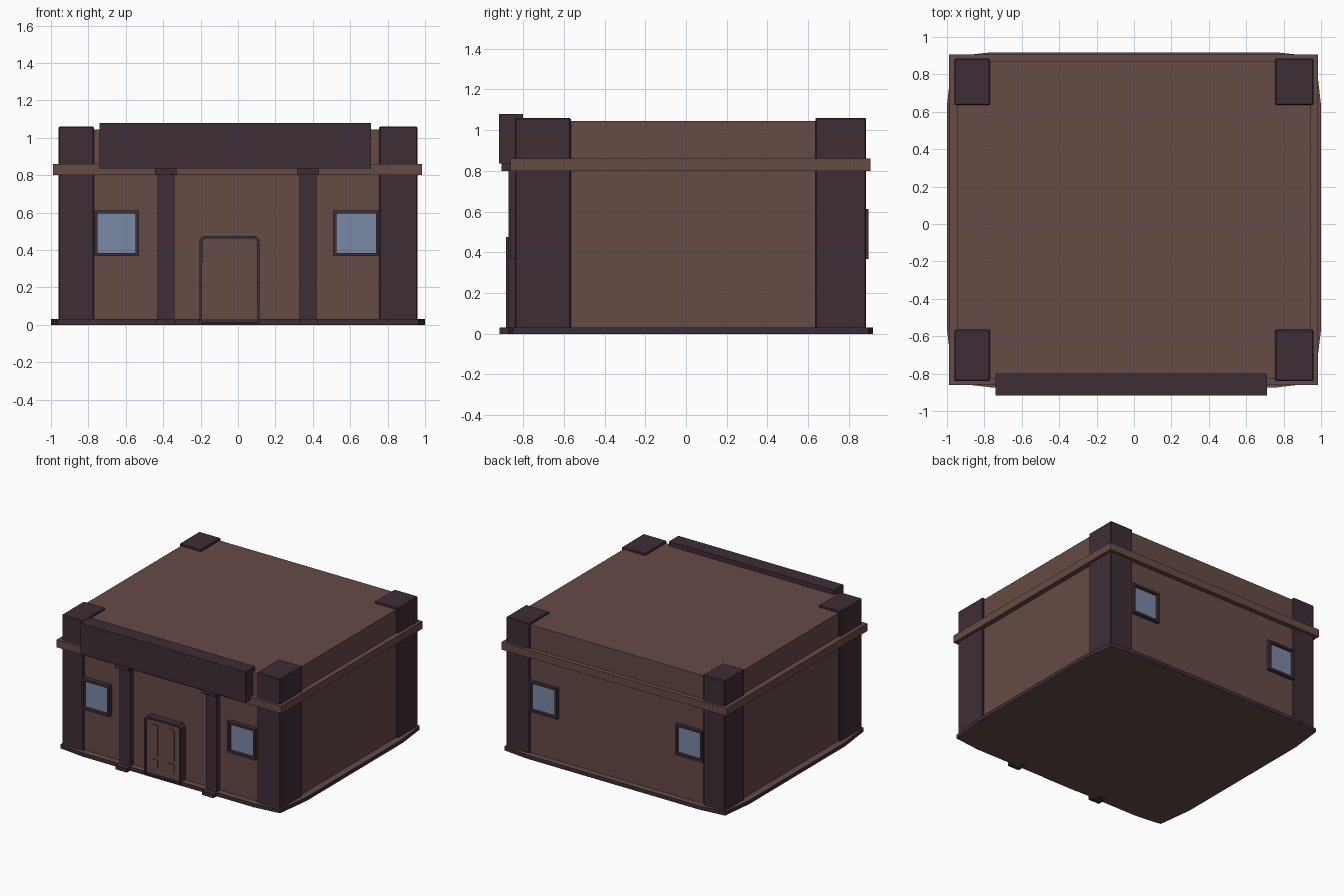
import bpy, bmesh

if "Cube" in bpy.data.objects:
    bpy.data.objects.remove(bpy.data.objects["Cube"])

def material(name, rgb):
    m = bpy.data.materials.new(name)
    m.diffuse_color = (*rgb, 1)
    m.use_nodes = True
    m.node_tree.nodes["Principled BSDF"].inputs["Base Color"].default_value = m.diffuse_color
    return m

BROWN = material("brown_plaster", (0.133, 0.069, 0.061))
DARK = material("dark_stone", (0.048, 0.027, 0.037))
GLASS = material("blue_glass", (0.195, 0.246, 0.376))

def finish(name, bm, mats):
    bmesh.ops.recalc_face_normals(bm, faces=bm.faces)
    me = bpy.data.meshes.new(name)
    bm.to_mesh(me)
    bm.free()
    for m in mats:
        me.materials.append(m)
    ob = bpy.data.objects.new(name, me)
    bpy.context.collection.objects.link(ob)
    return ob

def box_bm(x0, x1, y0, y1, z0, z1):
    bm = bmesh.new()
    bmesh.ops.create_cube(bm, size=1)
    for v in bm.verts:
        v.co = (x1 if v.co.x > 0 else x0, y1 if v.co.y > 0 else y0, z1 if v.co.z > 0 else z0)
    return bm

def box(name, dims, mat, bevel=0):
    ob = finish(name, box_bm(*dims), [mat])
    if bevel:
        b = ob.modifiers.new("bevel", 'BEVEL')
        b.width, b.segments = bevel, 1
    return ob

def prism_bm(points, offset):
    bm = bmesh.new()
    f = bm.faces.new([bm.verts.new(p) for p in points])
    new = bmesh.ops.extrude_face_region(bm, geom=[f])["geom"]
    bmesh.ops.translate(bm, vec=offset, verts=[v for v in new if isinstance(v, bmesh.types.BMVert)])
    bmesh.ops.recalc_face_normals(bm, faces=bm.faces)
    return bm

def recess(bm, face, thickness, depth, mat_index):
    # inset a rim, then sink the middle face
    n = face.normal.copy()
    bmesh.ops.inset_region(bm, faces=[face], thickness=thickness)
    new = bmesh.ops.extrude_discrete_faces(bm, faces=[face])["faces"][0]
    ring = new.verts[:]
    for v in ring:
        v.co -= n * depth
    new.material_index = mat_index

# main block and ledge
box("walls_and_roof", (-0.945, 0.945, -0.825, 0.87, 0.01, 1.045), BROWN)
box("ledge", (-0.99, 0.985, -0.862, 0.907, 0.80, 0.86), BROWN)

# slightly bulging foundation: dark sides, brown top and bottom
outline = [(-0.965, -0.85), (-0.75, -0.875), (0.75, -0.875), (0.965, -0.85),
           (1.0, -0.565), (1.0, 0.635), (0.97, 0.895), (0.76, 0.918),
           (-0.76, 0.918), (-0.97, 0.895), (-1.0, 0.635), (-1.0, -0.565)]
bm = prism_bm([(x, y, 0) for x, y in outline], (0, 0, 0.03))
for f in bm.faces:
    f.material_index = 0 if abs(f.normal.z) > 0.5 else 1
finish("foundation", bm, [BROWN, DARK])

# corner pillars
for sx, (x0, x1) in (("left", (-0.96, -0.77)), ("right", (0.755, 0.96))):
    for sy, (y0, y1) in (("front", (-0.84, -0.565)), ("back", (0.635, 0.885))):
        box(f"{sy}_{sx}_pillar", (x0, x1, y0, y1, 0.01, 1.06), DARK, 0.006)

# front columns with foot and cap
for side, x0, x1 in (("left", -0.43, -0.34), ("right", 0.33, 0.42)):
    box(side + "_column", (x0, x1, -0.872, -0.82, 0.02, 0.81), DARK)
    box(side + "_column_foot", (x0 - 0.005, x1 + 0.005, -0.915, -0.82, 0, 0.03), DARK)
    box(side + "_column_cap", (x0 - 0.015, x1 + 0.012, -0.905, -0.82, 0.80, 0.84), DARK)

# front fascia board
box("fascia_board", (-0.74, 0.71, -0.918, -0.80, 0.835, 1.08), DARK)

# windows, front and back
for side, x0, x1 in (("left", -0.77, -0.53), ("right", 0.508, 0.755)):
    for place, y0, y1, sign in (("front", -0.862, -0.82, -1), ("back", 0.86, 0.897, 1)):
        bm = box_bm(x0, x1, y0, y1, 0.367, 0.612)
        bmesh.ops.recalc_face_normals(bm, faces=bm.faces)
        face = next(f for f in bm.faces if f.normal.y * sign > 0.9)
        recess(bm, face, 0.025, 0.022, 1)
        finish(f"{place}_{side}_window", bm, [DARK, GLASS])

# door frame with sunken door
def door_outline(x0, x1, z0, z1, c, y):
    return [(x0, y, z0), (x1, y, z0), (x1, y, z1 - c), (x1 - c, y, z1), (x0 + c, y, z1), (x0, y, z1 - c)]

bm = prism_bm(door_outline(-0.205, 0.115, 0.005, 0.475, 0.02, -0.82), (0, -0.065, 0))
face = next(f for f in bm.faces if f.normal.y < -0.9)
recess(bm, face, 0.016, 0.012, 1)
finish("door", bm, [DARK, BROWN])

# raised door panels
for i, (x0, x1) in enumerate(((-0.14, -0.09), (0.002, 0.054))):
    for j, (z0, z1) in enumerate(((0.09, 0.15), (0.18, 0.423))):
        box(f"door_panel_{i}_{j}", (x0, x1, -0.879, -0.872, z0, z1), BROWN)
